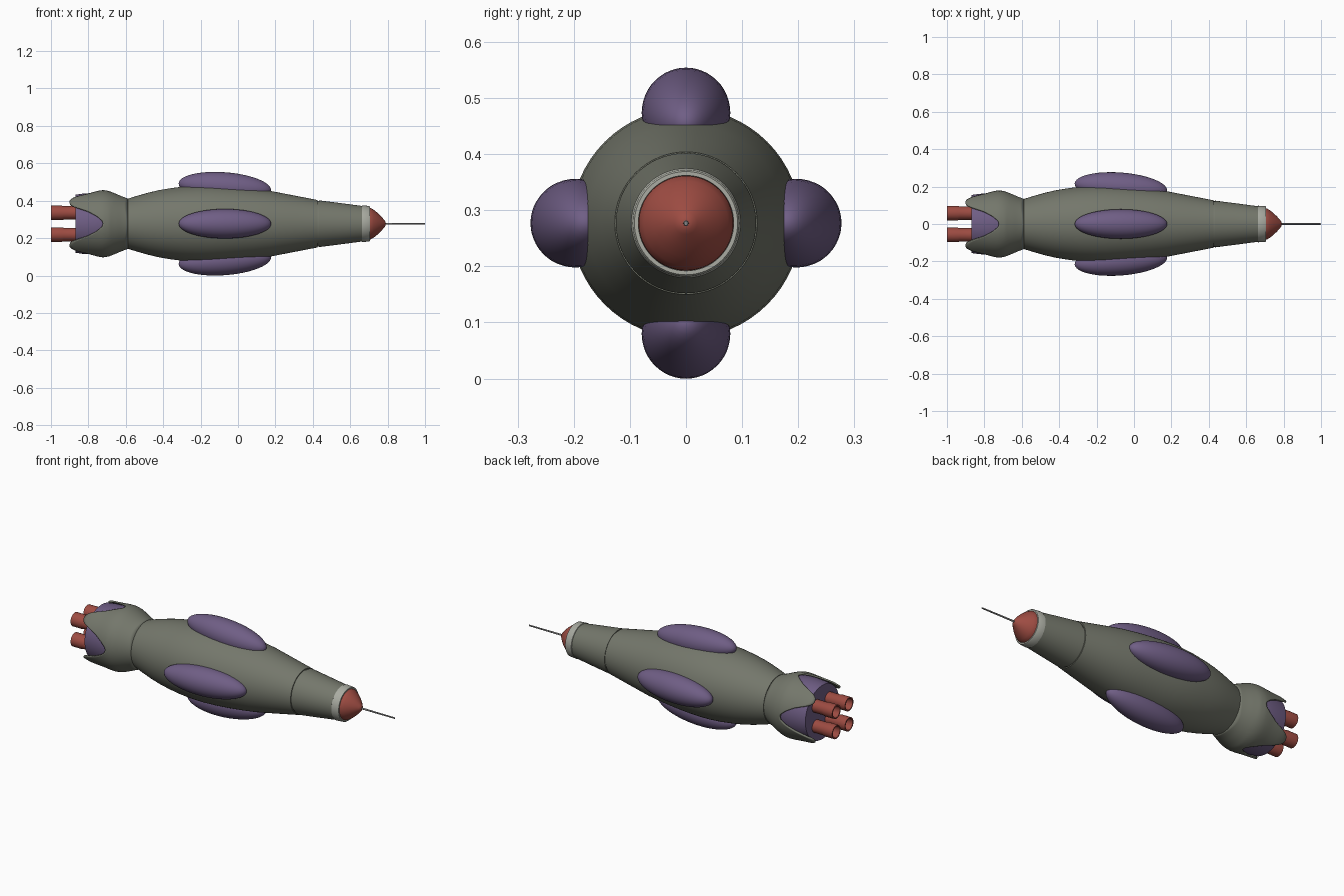
import bpy, bmesh, math
from mathutils import Matrix, Vector

if "Cube" in bpy.data.objects:
    bpy.data.objects.remove(bpy.data.objects["Cube"])

CZ = 0.277  # height of the long axis


def material(name, rgb):
    m = bpy.data.materials.new(name)
    m.diffuse_color = (*rgb, 1)
    m.use_nodes = True
    m.node_tree.nodes["Principled BSDF"].inputs["Base Color"].default_value = m.diffuse_color
    return m


OLIVE = material("olive grey", (0.175, 0.185, 0.148))
PURPLE = material("purple", (0.16, 0.112, 0.235))
RED = material("rust red", (0.34, 0.072, 0.055))
PALE = material("pale grey", (0.40, 0.41, 0.36))
STEEL = material("steel grey", (0.24, 0.24, 0.24))


def finish(bm, name, mat, angle=35):
    bmesh.ops.remove_doubles(bm, verts=bm.verts, dist=1e-5)
    bmesh.ops.recalc_face_normals(bm, faces=bm.faces)
    me = bpy.data.meshes.new(name)
    bm.to_mesh(me)
    bm.free()
    me.materials.append(mat)
    ob = bpy.data.objects.new(name, me)
    bpy.context.collection.objects.link(ob)
    bpy.ops.object.select_all(action='DESELECT')
    ob.select_set(True)
    bpy.context.view_layer.objects.active = ob
    bpy.ops.object.shade_smooth_by_angle(angle=math.radians(angle))
    return ob


def lathe(name, profile, mat, cy=0, cz=CZ, n=64, loop=False):
    """Spin (x, radius) points about a line parallel to x."""
    bm = bmesh.new()
    rings = [[bm.verts.new((x, cy + r * math.cos(2 * math.pi * i / n),
                            cz + r * math.sin(2 * math.pi * i / n))) for i in range(n)]
             for x, r in profile]
    pairs = list(zip(rings, rings[1:]))
    if loop:
        pairs.append((rings[-1], rings[0]))
    for a, b in pairs:
        for i in range(n):
            j = (i + 1) % n
            bm.faces.new((a[i], a[j], b[j], b[i]))
    if not loop:
        bm.faces.new(rings[0])
        bm.faces.new(rings[-1])
    return finish(bm, name, mat)


def interp(points, x):
    for (x0, y0), (x1, y1) in zip(points, points[1:]):
        if x0 <= x <= x1:
            return y0 + (y1 - y0) * (x - x0) / (x1 - x0)
    return points[-1][1] if x > points[-1][0] else points[0][1]


# Main hull, with a narrow groove before the forward section
lathe("hull", [(-0.588, 0.134), (-0.54, 0.149), (-0.48, 0.166), (-0.42, 0.180), (-0.36, 0.190),
               (-0.29, 0.199), (-0.22, 0.204), (-0.15, 0.205), (-0.08, 0.202), (0.0, 0.196),
               (0.08, 0.188), (0.17, 0.176), (0.30, 0.151), (0.424, 0.127), (0.424, 0.122),
               (0.432, 0.122), (0.432, 0.125), (0.55, 0.110), (0.664, 0.095)], OLIVE)

# Pale collar, nose cone and antenna
lathe("collar", [(0.662, 0.095), (0.664, 0.098), (0.702, 0.095), (0.706, 0.092),
                 (0.706, 0.085), (0.69, 0.084)], PALE)
lathe("nose_cone", [(0.69, 0.085), (0.708, 0.084), (0.725, 0.075), (0.745, 0.059), (0.765, 0.040),
                    (0.782, 0.020), (0.788, 0.012), (0.79, 0.005)], RED)
lathe("antenna", [(0.78, 0.005), (1.0, 0.004)], STEEL, n=16)

# Four long blisters around the hull
for k, side in enumerate(("right", "top", "left", "bottom")):
    bm = bmesh.new()
    bmesh.ops.create_uvsphere(bm, u_segments=48, v_segments=24, radius=1)
    m = (Matrix.Translation((0, 0, CZ)) @ Matrix.Rotation(k * math.pi / 2, 4, 'X')
         @ Matrix.Translation((-0.07, 0, 0.197)) @ Matrix.Rotation(math.radians(4.5), 4, 'Y')
         @ Matrix.Diagonal((0.248, 0.079, 0.078, 1)) @ Matrix.Rotation(math.pi / 2, 4, 'Y'))
    bmesh.ops.transform(bm, matrix=m, verts=bm.verts)
    finish(bm, "blister_" + side, PURPLE)

# Tail shroud: flared shell whose rear rim is scalloped into four petals
FLARE = [(-0.905, 0.163), (-0.87, 0.170), (-0.79, 0.175), (-0.75, 0.179), (-0.72, 0.180),
         (-0.69, 0.175), (-0.65, 0.159), (-0.62, 0.146), (-0.588, 0.134)]
RIM = [(0, -0.722), (5, -0.727), (13, -0.755), (23, -0.805), (29, -0.85),
       (34, -0.882), (39, -0.898), (45, -0.902)]
bm = bmesh.new()
N, ROWS = 144, 16
cols = []
for i in range(N):
    a = 360 * i / N
    off = a % 90
    end = interp(RIM, min(off, 90 - off))
    col = []
    for j in range(ROWS + 1):
        x = -0.588 + (end + 0.588) * j / ROWS
        r = interp(FLARE, x)
        col.append(bm.verts.new((x, r * math.cos(math.radians(a)),
                                 CZ + r * math.sin(math.radians(a)))))
    cols.append(col)
for i in range(N):
    a, b = cols[i], cols[(i + 1) % N]
    for j in range(ROWS):
        bm.faces.new((a[j], b[j], b[j + 1], a[j + 1]))
shroud = finish(bm, "tail_shroud", OLIVE)
sol = shroud.modifiers.new("thickness", 'SOLIDIFY')
sol.thickness = 0.009
sol.offset = -1

# Engine drum inside the petals
lathe("engine_drum", [(-0.87, 0.155), (-0.83, 0.161), (-0.78, 0.164), (-0.73, 0.164),
                      (-0.68, 0.155), (-0.60, 0.120)], PURPLE)

# Four hollow exhaust tubes
for sy in (-1, 1):
    for sz in (-1, 1):
        name = "exhaust_" + ("front" if sy < 0 else "back") + ("_upper" if sz > 0 else "_lower")
        lathe(name, [(-0.86, 0.036), (-0.93, 0.036), (-0.945, 0.039), (-1.0, 0.039),
                     (-1.0, 0.032), (-0.90, 0.029), (-0.90, 0.001), (-0.86, 0.001)],
              RED, cy=sy * 0.058, cz=CZ + sz * 0.058, n=32, loop=True)
